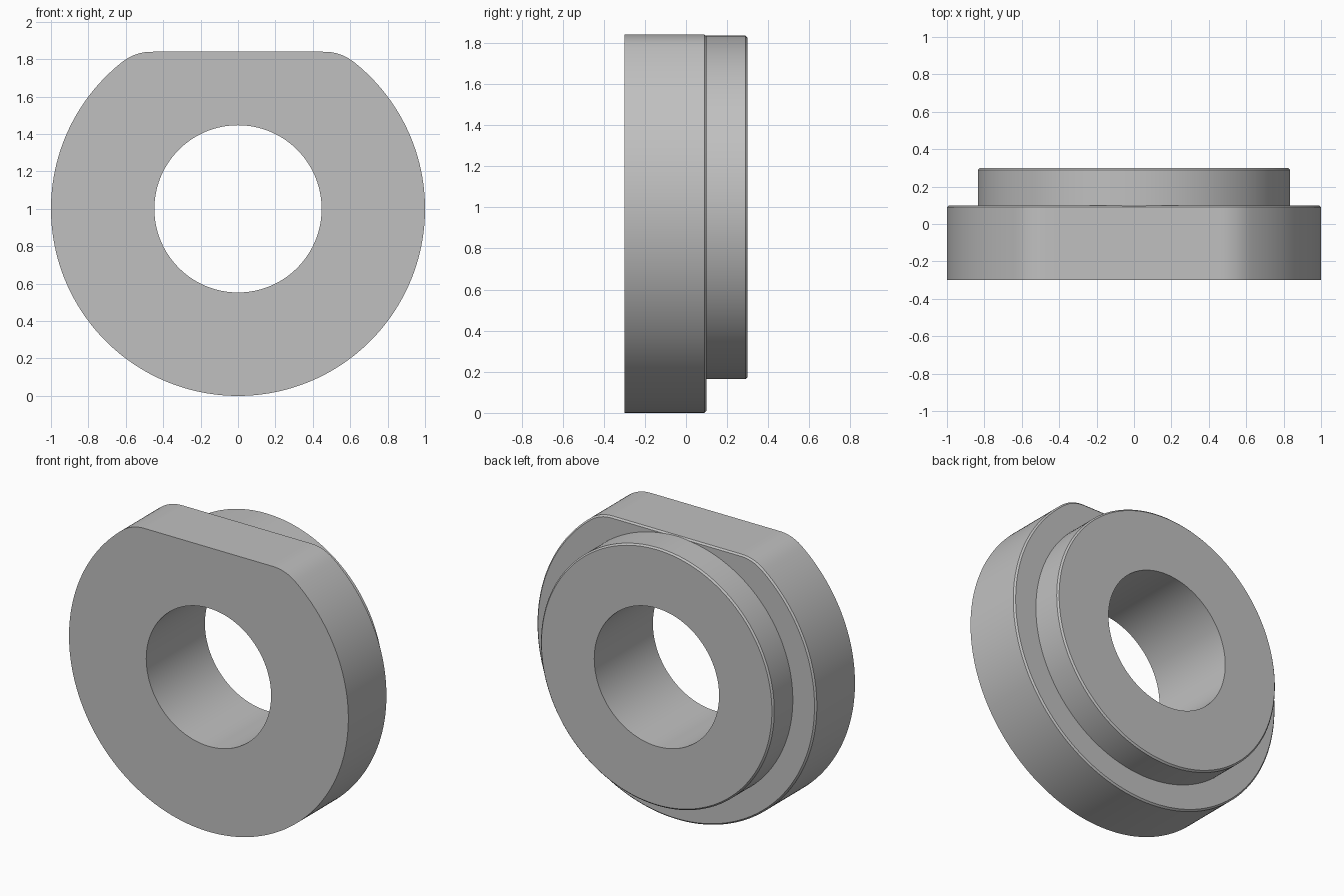
import bpy
import bmesh
import math

SEGMENTS = 256
CENTRE_Z = 1.0
BORE = 0.447
BOSS = 0.835
BEVEL = 0.01

cube = bpy.data.objects.get("Cube")
if cube:
    bpy.data.objects.remove(cube, do_unlink=True)

steel = bpy.data.materials.new("plain_grey")
steel.use_nodes = True
GREY = (0.53, 0.53, 0.53, 1)
steel.diffuse_color = GREY
steel.node_tree.nodes["Principled BSDF"].inputs["Base Color"].default_value = GREY


def circle(radius):
    return lambda a: radius


def flatted(inset):
    """Disc outline with a flat on top and rounded corners, as radius by angle from up."""
    big, flat, fillet = 1 - inset, 0.84 - inset, 0.25 - inset
    cz = flat - fillet
    cx = math.sqrt((big - fillet) ** 2 - cz ** 2)

    def radius(a):
        a = abs(math.remainder(a, math.tau))
        if a <= math.atan2(cx, flat):
            return flat / math.cos(a)
        if a >= math.atan2(cx, cz):
            return big
        along = cx * math.sin(a) + cz * math.cos(a)
        return along + math.sqrt(along ** 2 - cx ** 2 - cz ** 2 + fillet ** 2)
    return radius


def loft_ring(name, profile):
    """Join a closed cycle of (outline, y) loops into a ring."""
    bm = bmesh.new()
    loops = []
    for outline, y in profile:
        loop = []
        for i in range(SEGMENTS):
            a = math.tau * i / SEGMENTS
            r = outline(a)
            loop.append(bm.verts.new((r * math.sin(a), y, CENTRE_Z + r * math.cos(a))))
        loops.append(loop)
    for k, loop in enumerate(loops):
        other = loops[(k + 1) % len(loops)]
        for i in range(SEGMENTS):
            j = (i + 1) % SEGMENTS
            bm.faces.new((loop[i], loop[j], other[j], other[i]))
    bmesh.ops.recalc_face_normals(bm, faces=bm.faces)
    mesh = bpy.data.meshes.new(name)
    bm.to_mesh(mesh)
    bm.free()
    mesh.materials.append(steel)
    obj = bpy.data.objects.new(name, mesh)
    bpy.context.collection.objects.link(obj)
    bpy.ops.object.select_all(action="DESELECT")
    obj.select_set(True)
    bpy.context.view_layer.objects.active = obj
    bpy.ops.object.shade_smooth_by_angle(angle=math.radians(30))


# Wide flange with a flat top and a bevelled rear edge
loft_ring("flange", [
    (circle(BORE), -0.3), (flatted(0), -0.3),
    (flatted(0), 0.1 - BEVEL), (flatted(BEVEL), 0.1), (circle(BORE), 0.1)])

# Round boss seated slightly into the back of the flange
loft_ring("boss", [
    (circle(BORE), 0.1), (circle(BOSS), 0.1 - BEVEL),
    (circle(BOSS), 0.3 - BEVEL), (circle(BOSS - BEVEL), 0.3), (circle(BORE), 0.3)])
